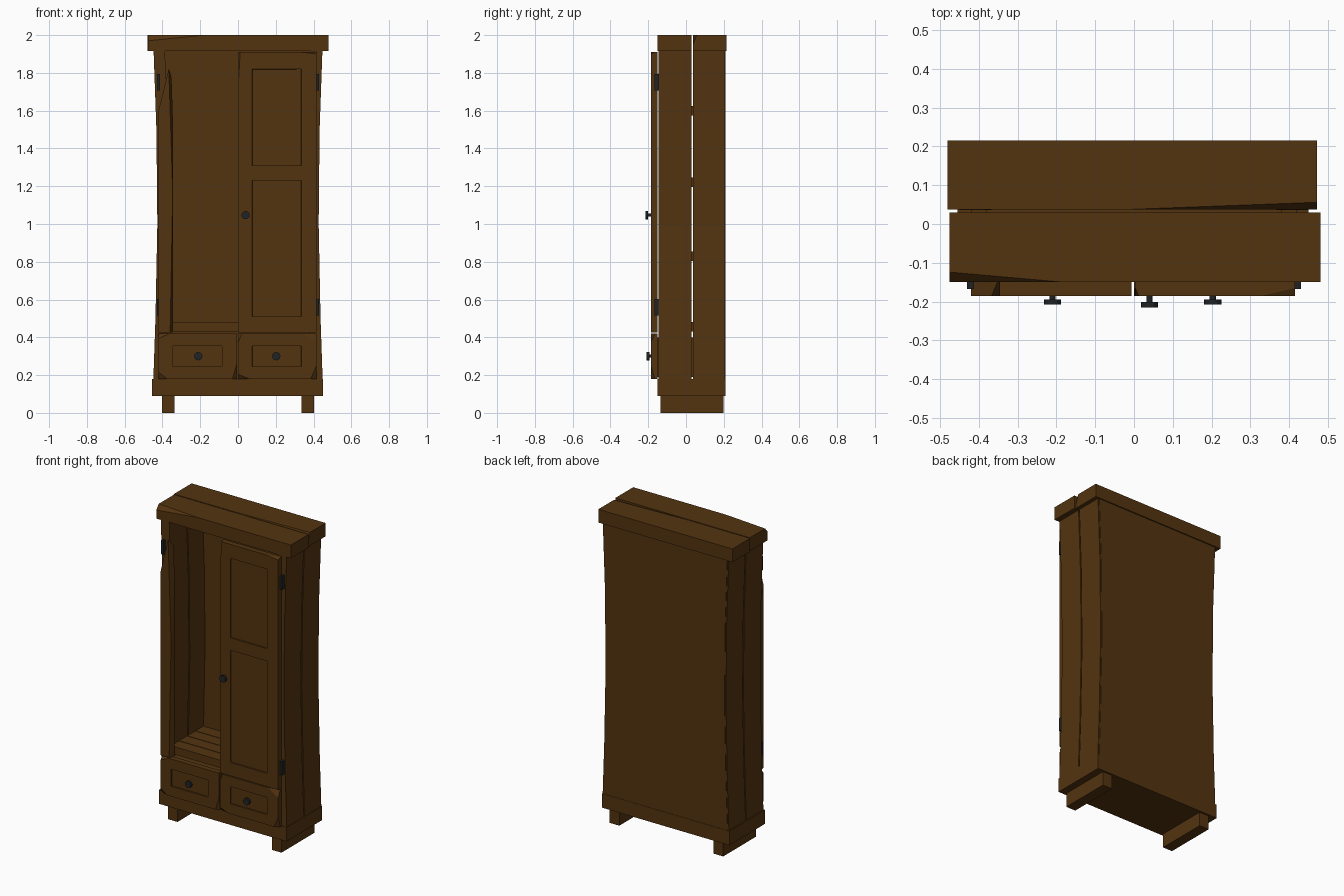
import bpy
import bmesh
from math import radians
from mathutils import Vector, Matrix

default = bpy.data.objects.get("Cube")
if default:
    bpy.data.objects.remove(default)


def material(name, rgb):
    m = bpy.data.materials.new(name)
    m.use_nodes = True
    m.diffuse_color = (*rgb, 1)
    m.node_tree.nodes["Principled BSDF"].inputs["Base Color"].default_value = (*rgb, 1)
    return m


WOOD = material("brown wood", (0.088, 0.034, 0.005))
IRON = material("dark iron", (0.014, 0.016, 0.018))


def finish(bm, name, mat):
    bmesh.ops.recalc_face_normals(bm, faces=bm.faces[:])
    mesh = bpy.data.meshes.new(name)
    bm.to_mesh(mesh)
    bm.free()
    mesh.materials.append(mat)
    obj = bpy.data.objects.new(name, mesh)
    bpy.context.collection.objects.link(obj)
    return obj


def board(name, x, y, z, chips=(), panels=(), mat=WOOD):
    """Box between ranges, with corners split off and recessed front panels."""
    bm = bmesh.new()
    lo, hi = (Vector(p) for p in zip(x, y, z))
    mid = (lo + hi) / 2
    bmesh.ops.create_cube(bm, size=1, matrix=Matrix.Translation(mid) @ Matrix.Diagonal((*(hi - lo), 1)))
    for chip in chips:
        a, b, c = (Vector(p) for p in chip)
        n = (b - a).cross(c - a).normalized()
        if n.dot(mid - a) > 0:
            n = -n
        bmesh.ops.bisect_plane(bm, geom=bm.verts[:] + bm.edges[:] + bm.faces[:],
                               plane_co=a, plane_no=n, clear_outer=True)
        bmesh.ops.holes_fill(bm, edges=[e for e in bm.edges if e.is_boundary])
    bmesh.ops.recalc_face_normals(bm, faces=bm.faces[:])
    for x0, x1, z0, z1 in panels:
        for co, no in (((x0, 0, 0), (1, 0, 0)), ((x1, 0, 0), (1, 0, 0)),
                       ((0, 0, z0), (0, 0, 1)), ((0, 0, z1), (0, 0, 1))):
            bmesh.ops.bisect_plane(bm, geom=bm.verts[:] + bm.edges[:] + bm.faces[:],
                                   plane_co=co, plane_no=no)
    for x0, x1, z0, z1 in panels:
        region = []
        for f in bm.faces:
            c = f.calc_center_median()
            if f.normal.y < -0.9 and x0 < c.x < x1 and z0 < c.z < z1:
                region.append(f)
        bmesh.ops.inset_region(bm, faces=region, thickness=0.001, depth=-0.008)
    return finish(bm, name, mat)


def front_chip(p, q, corner, y=-0.165):
    """Split running over the front face from p to q, slanting back to the corner."""
    return ((p[0], FRONT[0], p[1]), (q[0], FRONT[0], q[1]), (corner[0], y, corner[1]))


def prism(name, outline, y):
    """Extrude an x-z outline along y."""
    bm = bmesh.new()
    face = bm.faces.new([bm.verts.new((px, y[0], pz)) for px, pz in outline])
    ext = bmesh.ops.extrude_face_region(bm, geom=[face], use_keep_orig=True)
    moved = [v for v in ext["geom"] if isinstance(v, bmesh.types.BMVert)]
    bmesh.ops.translate(bm, verts=moved, vec=(0, y[1] - y[0], 0))
    return finish(bm, name, WOOD)


def knob(name, x, z, tip):
    bm = bmesh.new()
    for radius, y0, y1 in ((0.008, tip + 0.01, -0.175), (0.022, tip, tip + 0.014)):
        place = Matrix.Translation((x, (y0 + y1) / 2, z)) @ Matrix.Rotation(radians(90), 4, 'X')
        bmesh.ops.create_cone(bm, cap_ends=True, segments=12, radius1=radius, radius2=radius,
                              depth=y1 - y0, matrix=place)
    return finish(bm, name, IRON)


FRONT = (-0.185, -0.15)
PLANKS = {"front": (-0.145, 0.028), "back": (0.036, 0.205)}

# Base and runners
board("base", (-0.455, 0.45), (-0.15, 0.21), (0.09, 0.18))
for side, s in (("left", 1), ("right", -1)):
    board(side + "_foot", sorted((s * 0.335, s * 0.403)), (-0.135, 0.198), (0, 0.09))

# Bowed side walls, each of two planks joined by dowels
bow = [(0.448, 0.18), (0.437, 0.5), (0.427, 1.0), (0.432, 1.5), (0.447, 1.92)]
for side, s in (("left", 1), ("right", -1)):
    outline = [(s * px, pz) for px, pz in bow]
    outline += [(s * (px - 0.06), pz) for px, pz in reversed(bow)]
    for part, y in PLANKS.items():
        prism(f"{side}_{part}_wall", outline, y)
    for z in (0.83, 1.22, 1.6):
        board(side + "_wall_dowel", sorted((s * 0.38, s * 0.42)), (0.026, 0.038), (z - 0.025, z + 0.025))

# Back panel follows the bow
inner = [(px - 0.008, pz) for px, pz in bow]
prism("back_panel", inner + [(-px, pz) for px, pz in reversed(inner)], (0.19, 0.208))

# Crown planks with split corners
board("front_crown", (-0.475, 0.48), (-0.15, 0.03), (1.915, 2.0),
      chips=[((-0.475, -0.124, 2), (-0.475, -0.15, 1.97), (-0.18, -0.15, 2))])
board("back_crown", (-0.48, 0.472), (0.037, 0.215), (1.915, 2.0),
      chips=[((-0.03, 0.037, 2), (0.472, 0.056, 2), (0.472, 0.037, 1.95))])

# Shelf of planks above the drawers
for i in range(4):
    y = -0.14 + i * 0.083
    board("shelf_plank", (-0.385, 0.385), (y, y + 0.079), (0.43, 0.48))

# Drawers with recessed panels
board("right_drawer", (-0.42, -0.006), FRONT, (0.18, 0.42),
      chips=[front_chip((-0.006, 0.26), (-0.03, 0.18), (-0.006, 0.18)),
             front_chip((-0.42, 0.215), (-0.375, 0.18), (-0.42, 0.18)),
             front_chip((-0.42, 0.395), (-0.36, 0.42), (-0.42, 0.42))],
      panels=[(-0.345, -0.085, 0.245, 0.355)])
board("left_drawer", (0.0, 0.415), FRONT, (0.18, 0.42),
      chips=[front_chip((0, 0.205), (0.06, 0.18), (0, 0.18)),
             front_chip((0.415, 0.25), (0.385, 0.18), (0.415, 0.18)),
             front_chip((0.415, 0.375), (0.34, 0.42), (0.415, 0.42)),
             front_chip((0, 0.37), (0.02, 0.42), (0, 0.42))],
      panels=[(0.075, 0.335, 0.245, 0.355)])
for side, x in (("right", (-0.38, -0.03)), ("left", (0.03, 0.38))):
    board(side + "_drawer_box", x, (-0.15, 0.17), (0.19, 0.4))

# Whole door, and the hinge strip left of the broken one
board("left_door", (0.003, 0.415), FRONT, (0.425, 1.91),
      chips=[front_chip((0.003, 1.76), (0.012, 1.91), (0.003, 1.91)),
             front_chip((0.415, 1.9), (0.33, 1.91), (0.415, 1.91))],
      panels=[(0.075, 0.335, 1.31, 1.82), (0.075, 0.335, 0.51, 1.23)])
board("broken_door_strip", (-0.42, -0.345), FRONT, (0.425, 1.91),
      chips=[front_chip((-0.345, 1.91), (-0.367, 1.82), (-0.345, 1.82), -0.155),
             front_chip((-0.367, 1.84), (-0.35, 1.3), (-0.345, 1.5), -0.155),
             front_chip((-0.347, 1.1), (-0.358, 0.5), (-0.345, 0.6), -0.155),
             front_chip((-0.42, 1.87), (-0.405, 1.91), (-0.42, 1.91))])

# Ironwork
for side, s in (("left", 1), ("right", -1)):
    for level, z in (("lower", 0.56), ("upper", 1.75)):
        board(f"{side}_{level}_hinge", sorted((s * 0.412, s * 0.43)), (-0.168, -0.144),
              (z - 0.044, z + 0.044), mat=IRON)
knob("door_knob", 0.04, 1.047, -0.215)
knob("left_drawer_knob", 0.203, 0.3, -0.208)
knob("right_drawer_knob", -0.21, 0.3, -0.208)
